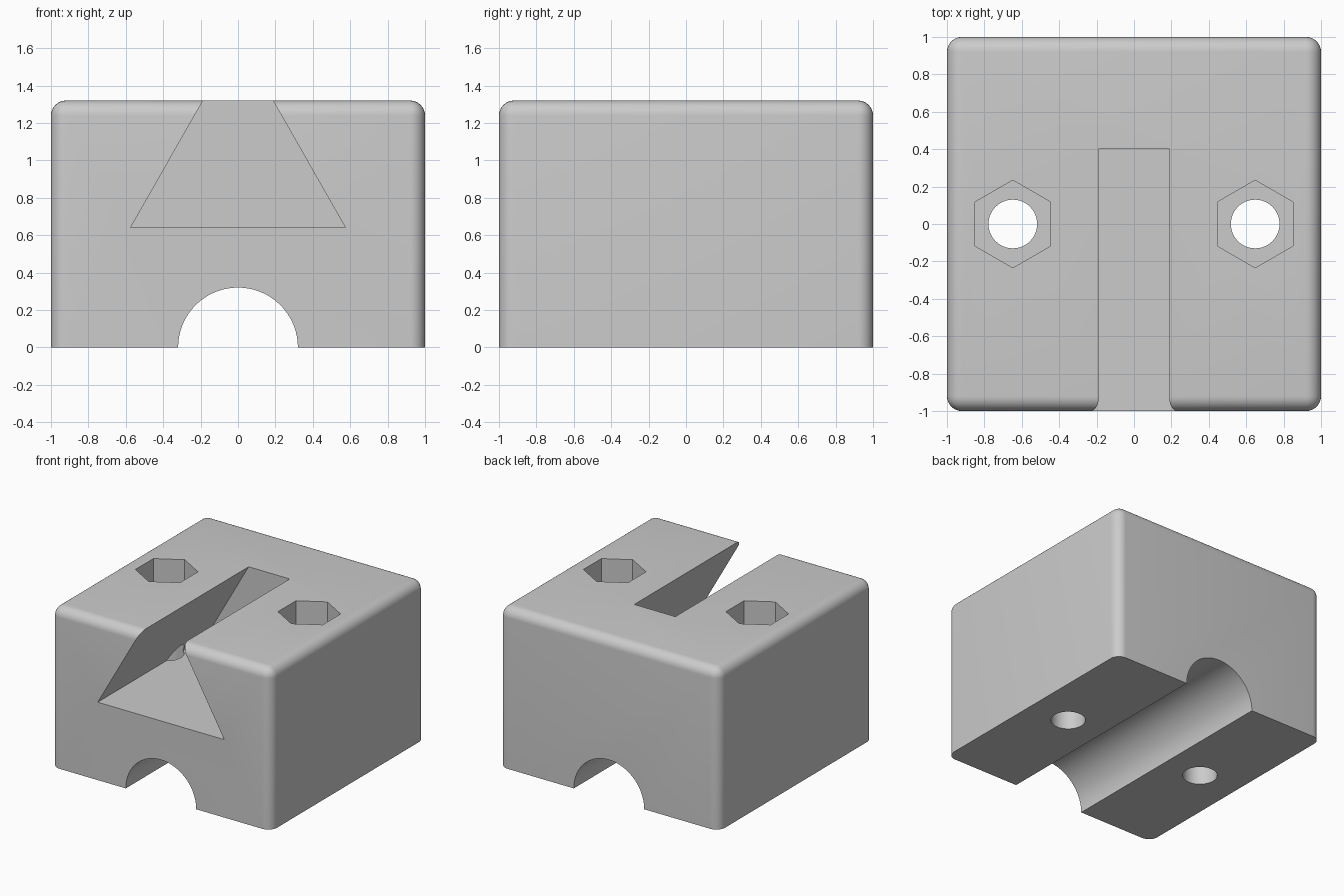
import bpy, bmesh, math

if "Cube" in bpy.data.objects:
    bpy.data.objects.remove(bpy.data.objects["Cube"])

H = 1.32  # block height

grey = bpy.data.materials.new("light grey")
grey.diffuse_color = (0.6, 0.6, 0.6, 1)
grey.use_nodes = True
grey.node_tree.nodes["Principled BSDF"].inputs["Base Color"].default_value = grey.diffuse_color


def make(name, bm):
    bmesh.ops.recalc_face_normals(bm, faces=bm.faces)
    mesh = bpy.data.meshes.new(name)
    bm.to_mesh(mesh)
    bm.free()
    obj = bpy.data.objects.new(name, mesh)
    obj.data.materials.append(grey)
    bpy.context.collection.objects.link(obj)
    return obj


def prism(name, points, offset):
    """Extrude a closed outline of 3D points along an offset."""
    bm = bmesh.new()
    face = bm.faces.new([bm.verts.new(p) for p in points])
    new = bmesh.ops.extrude_face_region(bm, geom=[face], use_keep_orig=True)
    verts = [g for g in new["geom"] if isinstance(g, bmesh.types.BMVert)]
    bmesh.ops.translate(bm, verts=verts, vec=offset)
    return make(name, bm)


def ring(n, r, start=0.0):
    return [(r * math.cos(start + math.tau * i / n),
             r * math.sin(start + math.tau * i / n)) for i in range(n)]


# Block with rounded top and upright edges, sharp underside
bm = bmesh.new()
bmesh.ops.create_cube(bm, size=1)
for v in bm.verts:
    v.co = (v.co.x * 2, v.co.y * 2, (v.co.z + 0.5) * H)
rounded = [e for e in bm.edges if any(v.co.z > 0.1 for v in e.verts)]
bmesh.ops.bevel(bm, geom=rounded, offset=0.08, segments=8, profile=0.5,
                affect='EDGES')
block = make("clamp_block", bm)

cutters = []

# Dovetail slot, open at the front and top, with sides extended past the top
top_z = H + 0.1
slope = (0.575 - 0.187) / (H - 0.64)
top_x = 0.187 - 0.1 * slope
cutters.append(prism("dovetail_cutter",
                     [(-0.575, -1.1, 0.64), (0.575, -1.1, 0.64),
                      (top_x, -1.1, top_z), (-top_x, -1.1, top_z)],
                     (0, 1.505, 0)))

# Round channel along the underside
cutters.append(prism("channel_cutter",
                     [(x, -1.1, z) for x, z in ring(96, 0.32)], (0, 2.2, 0)))

# Bolt holes with hexagonal nut pockets
for side in (-1, 1):
    cx = side * 0.648
    cutters.append(prism("bolt_hole_cutter",
                         [(cx + x, y, -0.1) for x, y in ring(64, 0.13)],
                         (0, 0, H + 0.2)))
    cutters.append(prism("nut_pocket_cutter",
                         [(cx + x, y, 0.98)
                          for x, y in ring(6, 0.234, math.pi / 6)],
                         (0, 0, 0.5)))

bpy.context.view_layer.objects.active = block
block.select_set(True)
for cutter in cutters:
    mod = block.modifiers.new(cutter.name, 'BOOLEAN')
    mod.operation = 'DIFFERENCE'
    mod.solver = 'EXACT'
    mod.object = cutter
    bpy.ops.object.modifier_apply(modifier=mod.name)
for cutter in cutters:
    bpy.data.objects.remove(cutter)

bpy.ops.object.shade_smooth_by_angle(angle=math.radians(30))
